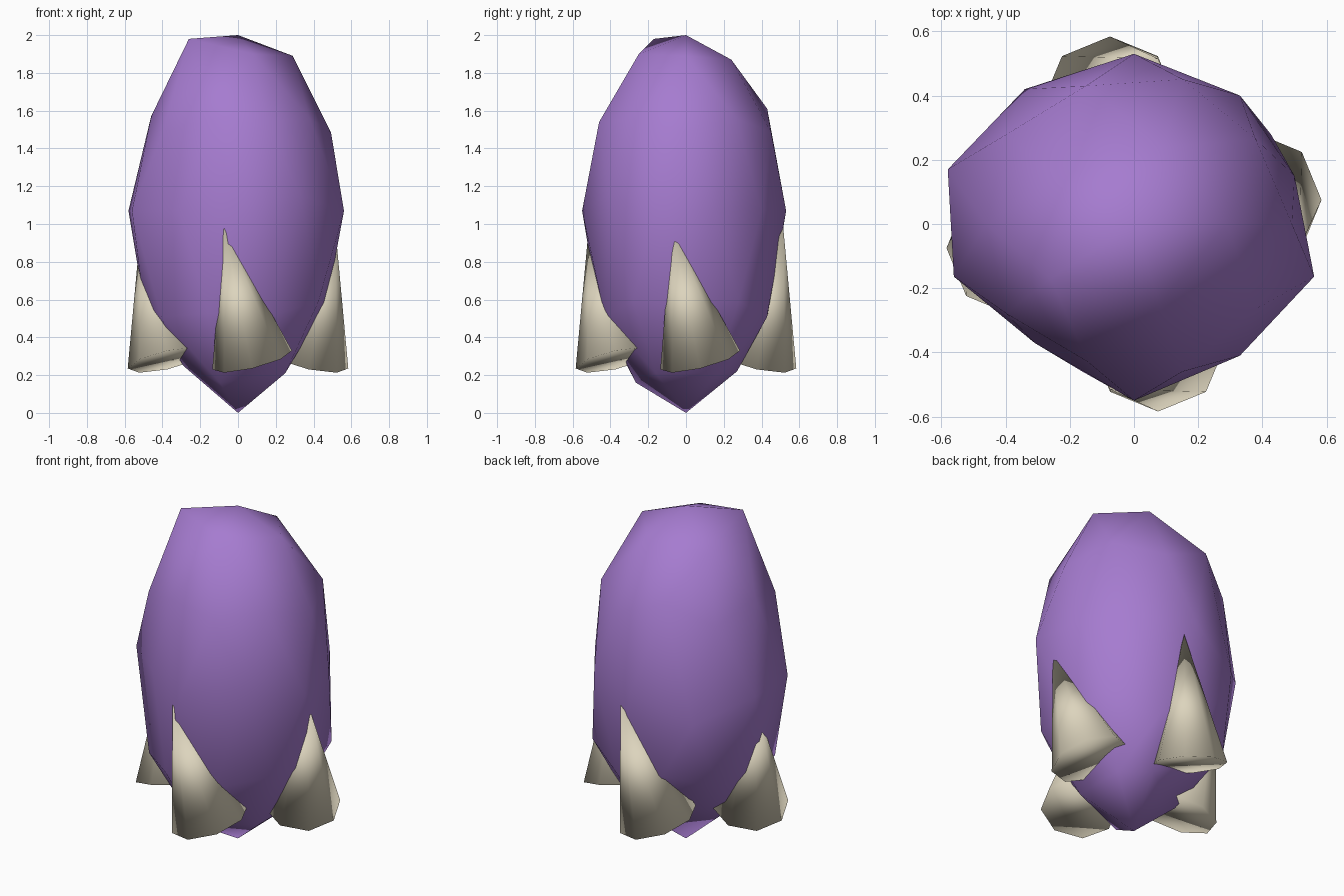
import bpy, bmesh, math
from mathutils import Matrix, Vector

cube = bpy.data.objects.get("Cube")
if cube:
    bpy.data.objects.remove(cube, do_unlink=True)


def make_material(name, rgb):
    mat = bpy.data.materials.new(name)
    mat.use_nodes = True
    color = (*rgb, 1.0)
    mat.diffuse_color = color
    mat.node_tree.nodes["Principled BSDF"].inputs["Base Color"].default_value = color
    return mat


def make_object(name, bm, mat):
    bmesh.ops.recalc_face_normals(bm, faces=bm.faces)
    for face in bm.faces:
        face.smooth = True
    mesh = bpy.data.meshes.new(name)
    bm.to_mesh(mesh)
    bm.free()
    mesh.materials.append(mat)
    obj = bpy.data.objects.new(name, mesh)
    bpy.context.collection.objects.link(obj)
    return obj


purple = make_material("purple", (0.38, 0.20, 0.63))
bone = make_material("bone", (0.72, 0.66, 0.51))

# Body: stretched low-poly ball, longer below its widest ring than above
bm = bmesh.new()
bmesh.ops.create_icosphere(bm, subdivisions=2, radius=1)
for v in bm.verts:
    upper = v.co.z > .1
    width = .55 if upper else .59
    height = .93 if upper else 1.07
    v.co = Vector((v.co.x * width, v.co.y * .53, 1.07 + v.co.z * height))

# Uneven spots: the closest corner is pulled to each position
dents = [
    # crown
    (-.26, -.17, 1.98), (-.24, .15, 1.83), (.08, -.25, 1.9),
    (.09, .24, 1.87), (.29, 0, 1.89),
    # shoulders
    (-.46, 0, 1.57), (.15, -.46, 1.54), (-.15, .43, 1.61),
    # widest ring
    (-.58, .17, 1.07), (-.31, -.37, 1.07), (0, -.55, 1.07),
    (.33, -.41, 1.15), (.5, .15, 1.07), (.33, .4, 1.07), (-.34, .42, .93),
    # lower sides and tip
    (-.5, 0, .59), (.47, 0, .58), (-.16, -.46, .53),
    (.25, -.16, .21), (.25, .16, .21), (.09, .27, .22), (-.29, 0, .25),
]
moved = [(min(bm.verts, key=lambda v: (v.co - Vector(p)).length), p)
         for p in dents]
for v, position in moved:
    v.co = position
make_object("body", bm, purple)

# Feet: four leaning eight-sided spikes, a quarter turn apart
lean = Matrix(((.211, 0, -.15, .075),
               (0, .209, -.14, -.375),
               (.05, .045, .70, .28),
               (0, 0, 0, 1)))
for i, side in enumerate(("front", "left", "back", "right")):
    bm = bmesh.new()
    bmesh.ops.create_cone(bm, cap_ends=True, segments=8, radius1=1, radius2=0,
                          depth=1, matrix=Matrix.Translation((0, 0, .5)))
    # Join the tip into one point
    bmesh.ops.remove_doubles(bm, verts=bm.verts, dist=.001)
    bm.transform(Matrix.Rotation(i * math.pi / 2, 4, 'Z') @ lean)
    make_object(side + "_spike", bm, bone)
